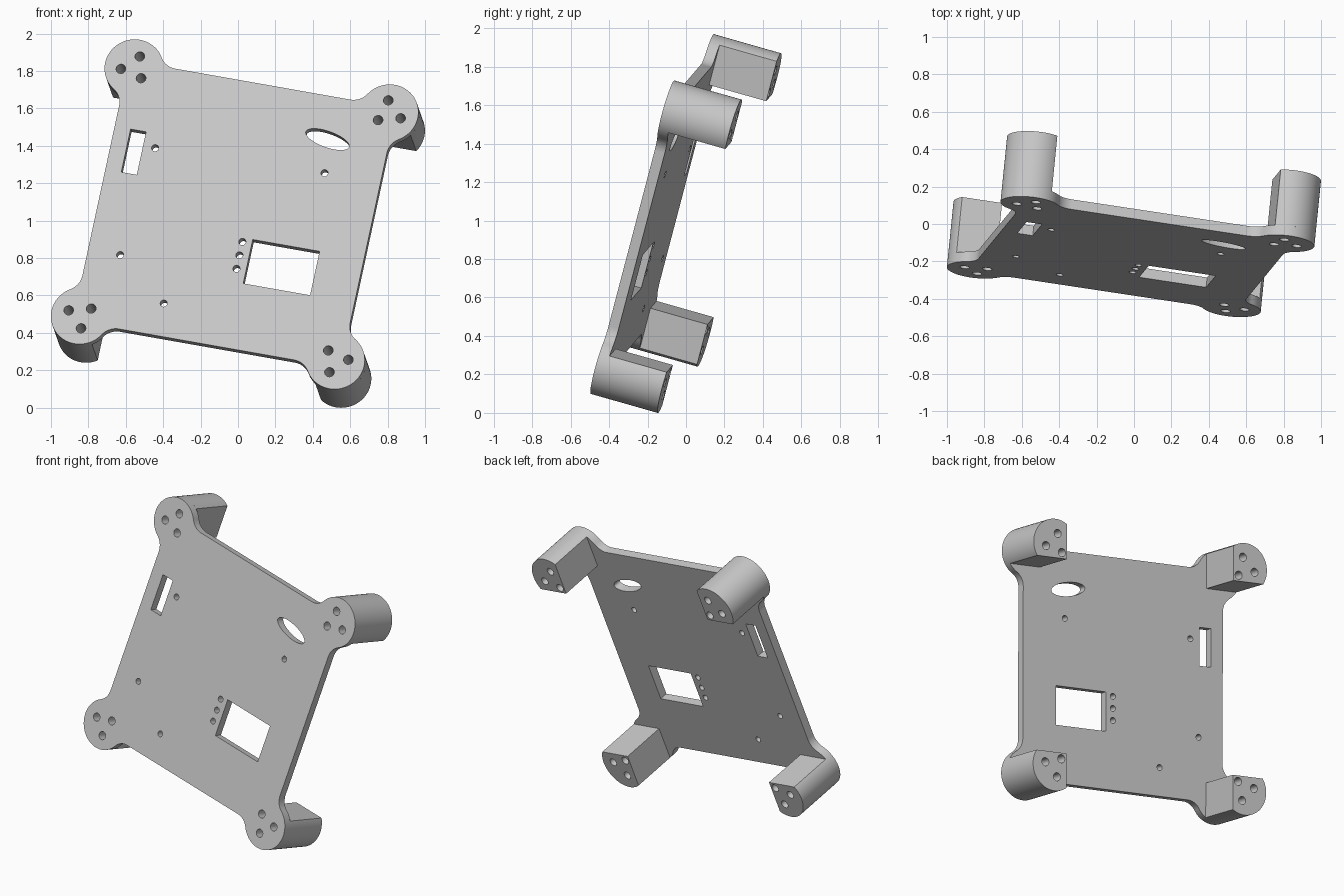
import bpy, bmesh
from math import sin, cos, radians, degrees, atan2, sqrt
from mathutils import Matrix, Vector

if "Cube" in bpy.data.objects:
    bpy.data.objects.remove(bpy.data.objects["Cube"])

# Main dimensions, in the plate's own plane
HALF = 0.735       # half side of the plate
THICK = 0.055      # plate thickness
LENGTH = 0.365     # plate front to leg end
POST = 0.70        # leg centre offset on both axes
POST_R = 0.158
FLAT = 0.087       # flat sides of the legs
FILLET = 0.10
BOLT_RING, BOLT_R, SCREW_R = 0.07, 0.026, 0.019

# Tilted frame: plate right, plate up, plate front
right = Vector((0.974, -0.147, -0.172)).normalized()
front = right.cross(Vector((0.204, 0.249, 0.947))).normalized()
up = front.cross(right)
frame = Matrix((right, up, front)).transposed().to_4x4()
frame.translation = (-0.018, -0.175, 1.034)

grey = bpy.data.materials.new("plain grey")
grey.use_nodes = True
grey.diffuse_color = (0.58, 0.58, 0.58, 1)
grey.node_tree.nodes["Principled BSDF"].inputs["Base Color"].default_value = grey.diffuse_color


def arc(x, y, radius, start, end, steps=16):
    angles = [radians(start + (end - start) * i / steps) for i in range(steps + 1)]
    return [(x + radius * cos(a), y + radius * sin(a)) for a in angles]


def circle(x, y, radius):
    return arc(x, y, radius, 0, 360, 24)[:-1]


def rectangle(x, y, w, h):
    return [(x + i * w / 2, y + j * h / 2) for i, j in ((-1, -1), (1, -1), (1, 1), (-1, 1))]


def ellipse(x, y, a, b, tilt):
    c, s = cos(radians(tilt)), sin(radians(tilt))
    return [(x + a * p * c - b * q * s, y + a * p * s + b * q * c)
            for p, q in arc(0, 0, 1, 0, 360, 40)[:-1]]


def turn(points, quarter):
    for _ in range(quarter):
        points = [(-y, x) for x, y in points]
    return points


def slab(name, loops, back, face):
    """Filled outline with holes, extruded between two depths."""
    curve = bpy.data.curves.new(name, "CURVE")
    curve.dimensions = "2D"
    curve.fill_mode = "BOTH"
    curve.extrude = (face - back) / 2
    for loop in loops:
        spline = curve.splines.new("POLY")
        spline.points.add(len(loop) - 1)
        for point, (x, y) in zip(spline.points, loop):
            point.co = (x, y, 0, 1)
        spline.use_cyclic_u = True
    helper = bpy.data.objects.new(name + " outline", curve)
    bpy.context.collection.objects.link(helper)
    evaluated = helper.evaluated_get(bpy.context.evaluated_depsgraph_get())
    mesh = bpy.data.meshes.new_from_object(evaluated)
    bpy.data.objects.remove(helper)

    bm = bmesh.new()
    bm.from_mesh(mesh)
    bmesh.ops.remove_doubles(bm, verts=bm.verts, dist=0.0001)
    bmesh.ops.recalc_face_normals(bm, faces=bm.faces)
    bm.to_mesh(mesh)
    bm.free()
    mesh.materials.clear()
    mesh.materials.append(grey)
    obj = bpy.data.objects.new(name, mesh)
    obj.matrix_world = frame @ Matrix.Translation((0, 0, (back + face) / 2))
    bpy.context.collection.objects.link(obj)
    bpy.ops.object.select_all(action="DESELECT")
    obj.select_set(True)
    bpy.context.view_layer.objects.active = obj
    bpy.ops.object.shade_smooth_by_angle(angle=radians(30))


# Rounded ear with concave fillets, for one corner of the plate
out = HALF + FILLET
drop = sqrt((POST_R + FILLET) ** 2 - (out - POST) ** 2)
phi = degrees(atan2(-drop, out - POST))
ear = (arc(out, POST - drop, FILLET, 180, 180 + phi)[:-1]
       + arc(POST, POST, POST_R, phi, 90 - phi, 40)
       + arc(POST - drop, out, FILLET, 270 - phi, 270)[1:])

# Leg section: round outside, two flats meeting towards the middle
cut = degrees(atan2(-FLAT, sqrt(POST_R ** 2 - FLAT ** 2)))
leg = [(POST - FLAT, POST - FLAT)] + arc(POST, POST, POST_R, cut, 90 - cut, 40)
bolts = [circle(POST + BOLT_RING * cos(radians(a)), POST + BOLT_RING * sin(radians(a)), BOLT_R)
         for a in (105, 225, 345)]

# Plate with bolt holes, windows and screw holes
outline = [p for k in range(4) for p in turn(ear, k)]
loops = [outline] + [turn(b, k) for k in range(4) for b in bolts]
loops += [rectangle(-0.605, 0.242, 0.085, 0.243),
          rectangle(0.308, -0.244, 0.367, 0.248),
          ellipse(0.405, 0.497, 0.125, 0.044, -10)]
screws = [(-0.496, 0.284), (0.428, 0.311), (-0.559, -0.331), (-0.273, -0.553)]
screws += [(0.072, -0.142 - 0.076 * i) for i in range(3)]
loops += [circle(x, y, SCREW_R) for x, y in screws]
slab("plate", loops, -THICK, 0)

# Four legs behind the corners
names = ("upper_left_leg", "upper_right_leg", "lower_right_leg", "lower_left_leg")
for k, name in enumerate(names):
    slab(name, [turn(leg, k)] + [turn(b, k) for b in bolts], -LENGTH, -THICK)
